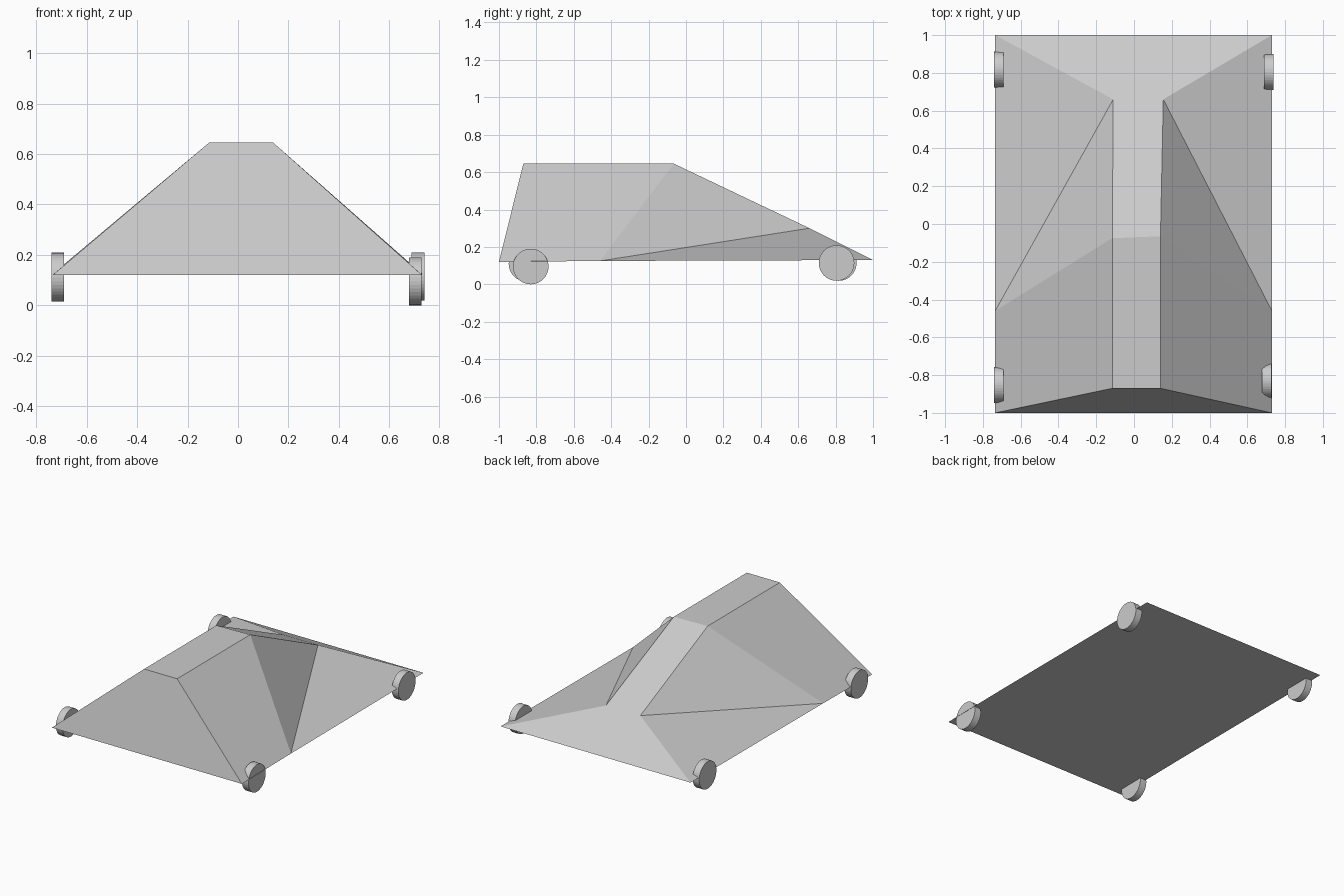
import bpy
import bmesh
from math import pi
from mathutils import Matrix

cube = bpy.data.objects.get("Cube")
if cube:
    bpy.data.objects.remove(cube, do_unlink=True)

grey = bpy.data.materials.new("plain grey")
grey.use_nodes = True
grey.diffuse_color = (0.6, 0.6, 0.6, 1)
grey.node_tree.nodes["Principled BSDF"].inputs["Base Color"].default_value = (0.6, 0.6, 0.6, 1)


def finish(bm, name):
    bmesh.ops.recalc_face_normals(bm, faces=bm.faces[:])
    mesh = bpy.data.meshes.new(name)
    bm.to_mesh(mesh)
    bm.free()
    mesh.materials.append(grey)
    obj = bpy.data.objects.new(name, mesh)
    bpy.context.collection.objects.link(obj)
    return obj


# Faceted wedge body: the same named corners on each side, joined across
def build_body():
    bm = bmesh.new()

    def corners(base_x, roof_x, nose_x, crest_y):
        points = {
            "front": (base_x, -1, 0.12),
            "sill": (base_x, -0.46, 0.125),
            "tail": (base_x, 1, 0.13),
            "roof": (roof_x, -0.87, 0.645),
            "crest": (roof_x, crest_y, 0.645),
            "fold": (nose_x, 0.66, 0.30),
        }
        return {key: bm.verts.new(co) for key, co in points.items()}

    right = corners(-0.735, -0.115, -0.11, -0.075)
    left = corners(0.73, 0.14, 0.155, -0.065)

    # Folded side panels
    for side in (right, left):
        for panel in (("front", "sill", "crest", "roof"),
                      ("sill", "fold", "crest"),
                      ("sill", "tail", "fold")):
            bm.faces.new([side[key] for key in panel])

    # Front, roof, slope and tail panels
    spine = ("front", "roof", "crest", "fold", "tail")
    for a, b in zip(spine, spine[1:]):
        bm.faces.new((right[a], left[a], left[b], right[b]))

    # Flat underside
    floor = ("front", "sill", "tail")
    bm.faces.new([right[k] for k in floor] + [left[k] for k in reversed(floor)])
    return finish(bm, "body")


# Thin disc wheels, each set at its own slightly uneven place
def build_wheel(name, x, y, z):
    bm = bmesh.new()
    bmesh.ops.create_cone(bm, cap_ends=True, segments=40, radius1=0.095,
                          radius2=0.095, depth=0.05,
                          matrix=Matrix.Translation((x, y, z)) @ Matrix.Rotation(pi / 2, 4, "Y"))
    return finish(bm, name)


build_body()
build_wheel("front_left_wheel", 0.703, -0.83, 0.095)
build_wheel("front_right_wheel", -0.715, -0.853, 0.11)
build_wheel("rear_left_wheel", 0.714, 0.805, 0.114)
build_wheel("rear_right_wheel", -0.715, 0.817, 0.114)
